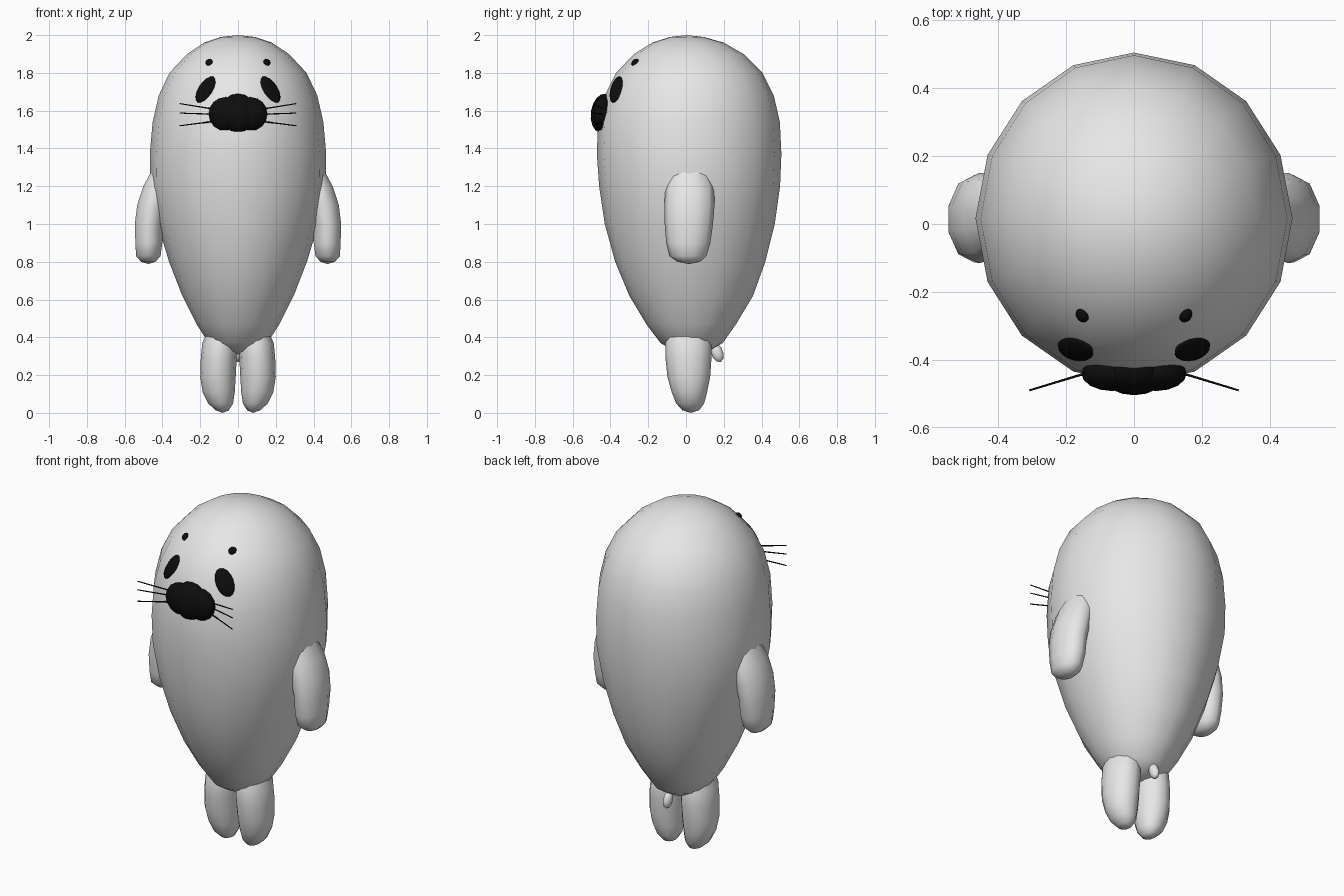
import bpy, bmesh, math
from mathutils import Vector, Matrix

if "Cube" in bpy.data.objects:
    bpy.data.objects.remove(bpy.data.objects["Cube"])


def material(name, v):
    m = bpy.data.materials.new(name)
    m.diffuse_color = (v, v, v, 1)
    m.use_nodes = True
    m.node_tree.nodes["Principled BSDF"].inputs["Base Color"].default_value = m.diffuse_color
    return m


WHITE = material("soft white", 0.8)
BLACK = material("black", 0.004)


def finish(name, bm, mat):
    bmesh.ops.recalc_face_normals(bm, faces=bm.faces[:])
    for f in bm.faces:
        f.smooth = True
    me = bpy.data.meshes.new(name)
    bm.to_mesh(me)
    bm.free()
    me.materials.append(mat)
    ob = bpy.data.objects.new(name, me)
    bpy.context.collection.objects.link(ob)
    return ob


def loft(name, rings, sides, mat):
    """Skin elliptical rings (cx, cy, z, rx, ry); zero-size end rings become tips."""
    bm = bmesh.new()
    loops = []
    for cx, cy, z, rx, ry in rings:
        if rx == 0:
            loops.append([bm.verts.new((cx, cy, z))] * sides)
        else:
            loops.append([bm.verts.new((cx + rx * math.sin(2 * math.pi * i / sides),
                                        cy + ry * math.cos(2 * math.pi * i / sides), z))
                          for i in range(sides)])
    for a, b in zip(loops, loops[1:]):
        for i in range(sides):
            j = (i + 1) % sides
            bm.faces.new(list(dict.fromkeys((a[i], a[j], b[j], b[i]))))
    return finish(name, bm, mat)


def ellipsoid(name, matrix, size, mat, seg=16):
    bm = bmesh.new()
    bmesh.ops.create_uvsphere(bm, u_segments=seg, v_segments=seg // 2, radius=1)
    bm.transform(matrix @ Matrix.Diagonal((*size, 1)))
    return finish(name, bm, mat)


# Body: egg shape from (z, front y, back y, half width)
profile = [(0.31, 0.03, 0.03, 0), (0.325, -0.06, 0.12, 0.09), (0.37, -0.135, 0.195, 0.155),
           (0.47, -0.21, 0.265, 0.22), (0.62, -0.30, 0.355, 0.295), (0.8, -0.375, 0.42, 0.365),
           (1.0, -0.43, 0.47, 0.425), (1.2, -0.46, 0.498, 0.465), (1.37, -0.472, 0.505, 0.467),
           (1.54, -0.466, 0.497, 0.452), (1.68, -0.43, 0.465, 0.42), (1.8, -0.37, 0.405, 0.363),
           (1.9, -0.275, 0.305, 0.27), (1.96, -0.18, 0.20, 0.18), (1.99, -0.085, 0.095, 0.09),
           (2.0, 0.005, 0.005, 0)]
body = loft("body", [(0, (f + b) / 2, z, w, (b - f) / 2) for z, f, b, w in profile], 16, WHITE)

# Tail stub
tail = ellipsoid("tail", Matrix.Translation((0, 0.165, 0.318)) @ Matrix.Rotation(0.35, 4, 'X'),
                 (0.025, 0.032, 0.052), WHITE, 10)

bpy.context.view_layer.update()


def face_spot(name, x, z, half_w, half_h, tilt):
    """Flat oval resting on the front of the body."""
    hit, loc, normal, _ = body.ray_cast(Vector((x, -2, z)), Vector((0, 1, 0)))
    side = Vector((0, 0, 1)).cross(normal).normalized()
    up = normal.cross(side)
    rot = Matrix((side, up, normal)).transposed().to_4x4()
    ellipsoid(name, Matrix.Translation(loc) @ rot @ Matrix.Rotation(tilt, 4, 'Z'),
              (half_w, half_h, 0.016), BLACK)


def whisker(name, a, b):
    a, b = Vector(a), Vector(b)
    bm = bmesh.new()
    bmesh.ops.create_cone(bm, cap_ends=True, segments=5, radius1=0.004, radius2=0.003,
                          depth=(b - a).length)
    bm.transform(Matrix.Translation((a + b) / 2)
                 @ (b - a).to_track_quat('Z', 'Y').to_matrix().to_4x4())
    finish(name, bm, BLACK)


for s, label in ((-1, "left"), (1, "right")):
    # Flippers hanging at the sides
    arm = [(0.40, 0.02, 1.30, 0.05, 0.09), (0.425, 0.02, 1.20, 0.08, 0.128),
           (0.455, 0.018, 1.10, 0.083, 0.133), (0.472, 0.015, 1.0, 0.078, 0.128),
           (0.472, 0.012, 0.9, 0.075, 0.117), (0.475, 0.01, 0.83, 0.068, 0.098),
           (0.475, 0.015, 0.80, 0.04, 0.06), (0.475, 0.015, 0.788, 0, 0)]
    loft("arm_" + label, [(s * x, *r) for x, *r in arm], 10, WHITE)
    # Stubby feet
    leg = [(0.09, 0.01, 0.46, 0.06, 0.09), (0.097, 0.012, 0.37, 0.092, 0.122),
           (0.102, 0.013, 0.29, 0.095, 0.122), (0.106, 0.015, 0.19, 0.094, 0.113),
           (0.102, 0.018, 0.11, 0.085, 0.094), (0.092, 0.022, 0.05, 0.066, 0.074),
           (0.083, 0.025, 0.014, 0.035, 0.045), (0.08, 0.025, 0.0, 0, 0)]
    loft("leg_" + label, [(s * x, *r) for x, *r in leg], 12, WHITE)
    # Eyes and brow dots
    face_spot("eye_" + label, s * 0.172, 1.712, 0.048, 0.08, s * 0.35)
    face_spot("brow_" + label, s * 0.152, 1.855, 0.02, 0.023, -s * 0.8)
    # Muzzle lobe
    ellipsoid("muzzle_" + label, Matrix.Translation((s * 0.065, -0.44, 1.582)),
              (0.09, 0.052, 0.09), BLACK)
    # Whiskers
    for i, (z0, z1) in enumerate(((1.605, 1.637), (1.58, 1.587), (1.545, 1.52))):
        whisker(f"whisker_{label}_{i + 1}", (s * 0.11, -0.43, z0), (s * 0.308, -0.49, z1))

# Nose and centre of the muzzle
ellipsoid("nose", Matrix.Translation((0, -0.44, 1.587)) @ Matrix.Rotation(-0.15, 4, 'X'),
          (0.10, 0.064, 0.104), BLACK)
